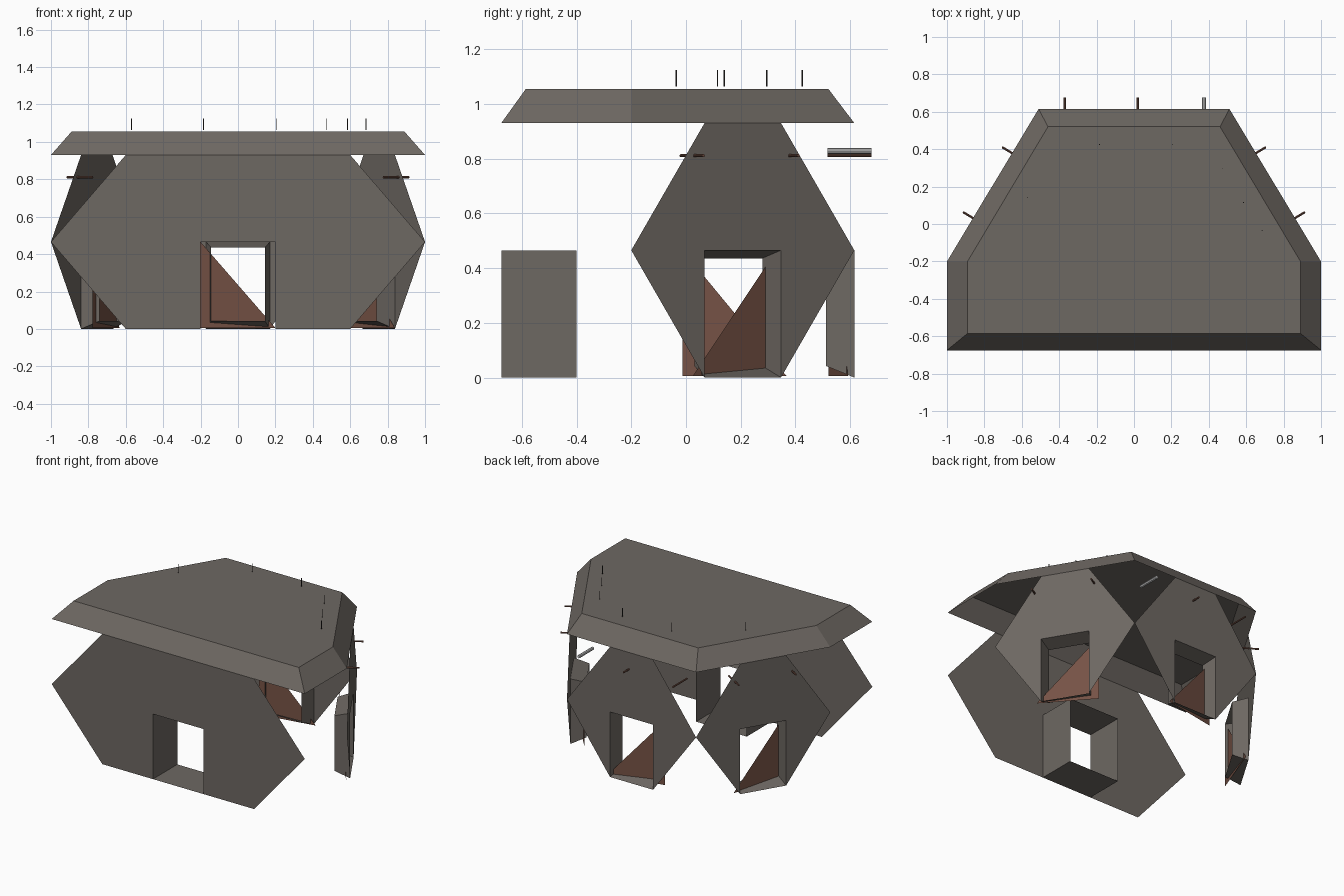
import bpy
import bmesh
from math import atan2, hypot
from mathutils import Matrix, Vector

cube = bpy.data.objects.get("Cube")
if cube:
    bpy.data.objects.remove(cube, do_unlink=True)


def make_material(name, rgb):
    mat = bpy.data.materials.new(name)
    mat.use_nodes = True
    colour = (*rgb, 1)
    mat.diffuse_color = colour
    mat.node_tree.nodes["Principled BSDF"].inputs["Base Color"].default_value = colour
    return mat


STONE = make_material("warm grey stone", (0.155, 0.138, 0.123))
WOOD = make_material("brown wood", (0.18, 0.085, 0.06))
PALE = make_material("pale grey", (0.55, 0.55, 0.55))
DARK = make_material("dark metal", (0.05, 0.045, 0.042))


def add_mesh(name, verts, faces, mat, matrix=Matrix()):
    mesh = bpy.data.meshes.new(name)
    mesh.from_pydata([matrix @ Vector(v) for v in verts], [], faces)
    mesh.materials.append(mat)
    obj = bpy.data.objects.new(name, mesh)
    bpy.context.collection.objects.link(obj)
    return obj


def add_rod(name, radius, length, mat, matrix, sides=8):
    """Rod along local z, centred on the matrix origin."""
    bm = bmesh.new()
    bmesh.ops.create_cone(bm, cap_ends=True, segments=sides, radius1=radius,
                          radius2=radius, depth=length, matrix=matrix)
    mesh = bpy.data.meshes.new(name)
    bm.to_mesh(mesh)
    bm.free()
    mesh.materials.append(mat)
    obj = bpy.data.objects.new(name, mesh)
    bpy.context.collection.objects.link(obj)


EAVE, MID, RIDGE = 0.93, 0.465, 1.055


# Roof: open shell with sloping rim
def roof_outline(front, side, shoulder, back_half, back, z):
    half = [(side, front, z), (side, shoulder, z), (back_half, back, z)]
    return half + [(-x, y, h) for x, y, h in reversed(half)]


rim = roof_outline(-0.675, 1.0, -0.2, 0.51, 0.615, EAVE)
top = roof_outline(-0.585, 0.89, -0.2, 0.46, 0.52, RIDGE)
slopes = [(i, (i + 1) % 6, (i + 1) % 6 + 6, i + 6) for i in range(6)]
add_mesh("roof", rim + top, slopes + [tuple(range(6, 12))], STONE)


def wall_frame(p, q):
    """Local x runs from p to q, local y points inward, z is up."""
    mid = ((p[0] + q[0]) / 2, (p[1] + q[1]) / 2, 0)
    turn = atan2(q[1] - p[1], q[0] - p[0])
    return Matrix.Translation(mid) @ Matrix.Rotation(turn, 4, "Z"), hypot(q[0] - p[0], q[1] - p[1])


def add_wall(name, p, q, base, hole, inner, depth, lift):
    """Hexagonal wall with a doorway and a passage leading inward."""
    frame, width = wall_frame(p, q)
    e = width / 2
    outline = [(-hole, 0, 0), (-hole, 0, MID), (hole, 0, MID), (hole, 0, 0)]
    if base > hole:
        outline.append((base, 0, 0))
    outline += [(e, 0, MID), (base, 0, EAVE), (-base, 0, EAVE), (-e, 0, MID)]
    if base > hole:
        outline.append((-base, 0, 0))
    add_mesh(name + "_wall", outline, [tuple(reversed(range(len(outline))))], STONE, frame)

    def ring(h, y, dz):
        return [(-h, y, dz), (-h, y, MID - dz * 0.7), (h, y, MID - dz * 0.7), (h, y, dz)]

    sides = [(i, (i + 1) % 4, (i + 1) % 4 + 4, i + 4) for i in range(4)]
    add_mesh(name + "_passage", ring(hole, 0, 0) + ring(inner, depth, lift),
             sides, STONE, frame)
    return frame


# Front wall with its deep straight passage
add_wall("front", (-1, -0.675), (1, -0.675), 0.6, 0.2, 0.2, 0.275, 0)

# Side and back walls, each with a triangular door leaf and bars
walls = {
    "left": ((1, -0.2), (0.51, 0.615), (-0.205, 0.2)),
    "back": ((0.51, 0.615), (-0.51, 0.615), (-0.375, -0.02, 0.37)),
    "right": ((-0.51, 0.615), (-1, -0.2), (-0.2, 0.205)),
}
for name, (p, q, bars) in walls.items():
    base = 0.17 if name == "back" else 0.163
    frame = add_wall(name, p, q, base, base, 0.145, 0.103, 0.042)
    add_mesh(name + "_door", [(0.2, 0.094, 0.005), (0.2, 0.094, MID), (-0.2, 0.022, 0.005)],
             [(0, 1, 2)], WOOD, frame)
    for s in bars:
        pale = s == -0.375
        spot = Matrix.Translation((s, 0.018, 0.828 if pale else 0.811))
        add_rod(name + "_bar", 0.011 if pale else 0.006, 0.16, PALE if pale else WOOD,
                frame @ spot @ Matrix.Rotation(1.5708, 4, "X"))

# Thin pins above the roof
pins = [(-0.57, 0.14), (-0.185, 0.425), (0.205, 0.425),
        (0.475, 0.295), (0.585, 0.115), (0.685, -0.035)]
for x, y in pins:
    add_rod("roof_pin", 0.0025, 0.06, DARK, Matrix.Translation((x, y, 1.094)), 6)
